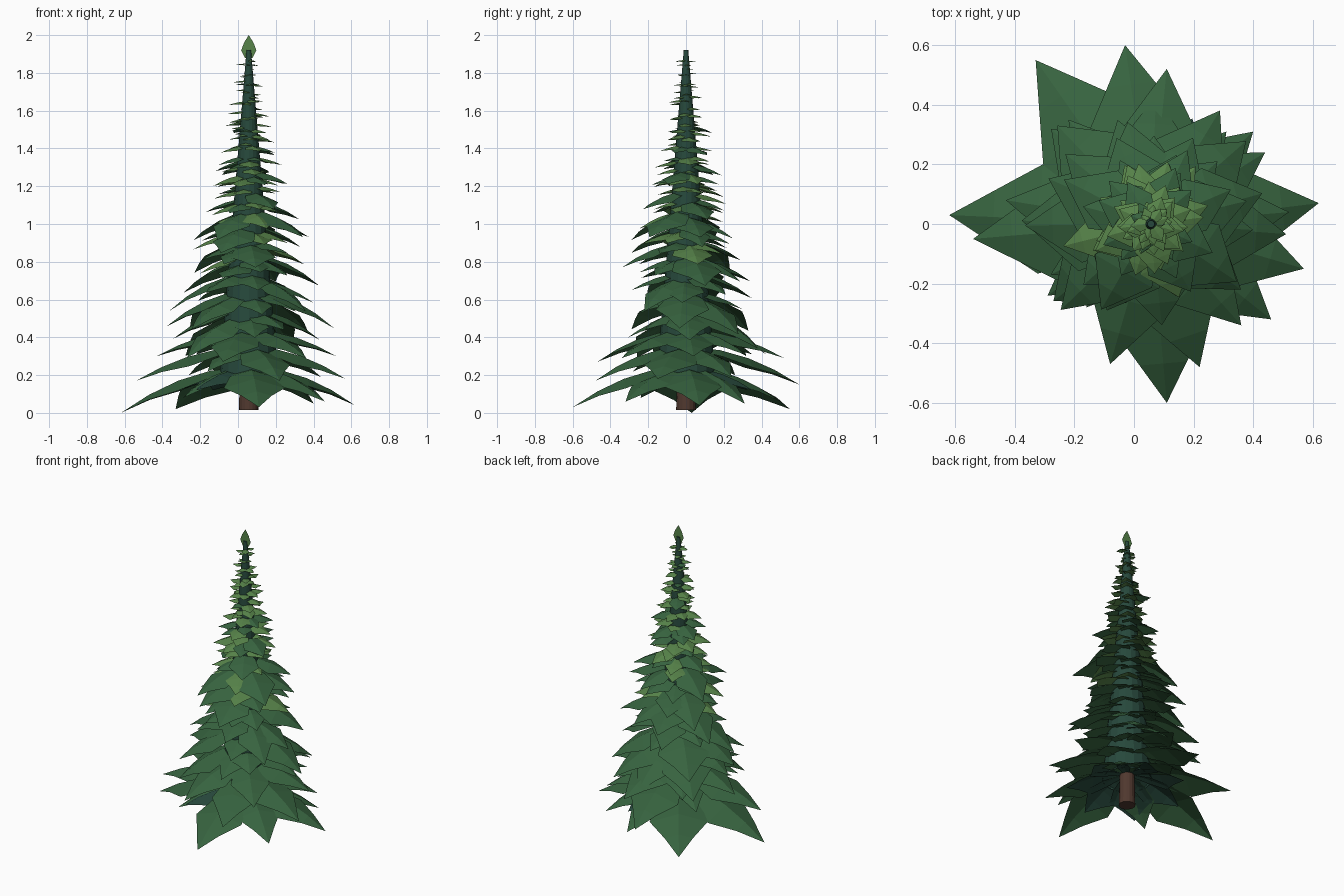
import bpy, bmesh, math, random
from mathutils import Vector

if "Cube" in bpy.data.objects:
    bpy.data.objects.remove(bpy.data.objects["Cube"])

random.seed(11)
CX, CY = 0.057, 0.0


def material(name, rgb):
    m = bpy.data.materials.new(name)
    m.diffuse_color = (*rgb, 1)
    m.use_nodes = True
    m.node_tree.nodes["Principled BSDF"].inputs["Base Color"].default_value = m.diffuse_color
    return m


bark = material("bark", (0.08, 0.04, 0.028))
core_green = material("core_green", (0.02, 0.065, 0.045))
mid_green = material("mid_green", (0.038, 0.125, 0.05))
light_green = material("light_green", (0.095, 0.23, 0.068))
greens = [mid_green, light_green, core_green]


def cone(name, r1, r2, z1, z2, sides, mat, fill):
    bpy.ops.mesh.primitive_cone_add(vertices=sides, radius1=r1, radius2=r2, depth=z2 - z1,
                                    location=(CX, CY, (z1 + z2) / 2), end_fill_type=fill)
    ob = bpy.context.object
    ob.name = name
    ob.data.materials.append(mat)
    return ob


def lerp_table(table, z):
    for (z0, v0), (z1, v1) in zip(table, table[1:]):
        if z <= z1:
            return v0 + (v1 - v0) * max(0, z - z0) / (z1 - z0)
    return table[-1][1]


def bough(bm, x, y, tip_z, root_z, wide, mat_index):
    """Folded, drooping kite from the trunk axis to the tip (x, y, tip_z)."""
    d = Vector((x - CX, y - CY, 0))
    length = d.length
    d.normalize()
    side = Vector((-d.y, d.x, 0))
    rows = []
    for t, w in ((0.04, 0.2), (0.3, 0.72), (0.55, 1.0), (0.78, 0.49), (1.0, 0.0)):
        ridge = Vector((CX, CY, root_z - (root_z - tip_z) * t ** 2)) + d * length * t
        hw = w * wide * length
        drop = Vector((0, 0, -0.3 * hw))
        if w:
            rows.append([bm.verts.new(ridge + side * hw + drop), bm.verts.new(ridge),
                         bm.verts.new(ridge - side * hw + drop)])
        else:
            tip = bm.verts.new(ridge)
    faces = []
    for a, b in zip(rows, rows[1:]):
        faces += [bm.faces.new((a[i], a[i + 1], b[i + 1], b[i])) for i in (0, 1)]
    faces += [bm.faces.new((rows[-1][i], rows[-1][i + 1], tip)) for i in (0, 1)]
    for f in faces:
        f.material_index = mat_index


def finish(bm, name, mats):
    for f in bm.faces:
        f.normal_update()
        if f.normal.z < 0:
            f.normal_flip()
    me = bpy.data.meshes.new(name)
    bm.to_mesh(me)
    bm.free()
    for m in mats:
        me.materials.append(m)
    ob = bpy.data.objects.new(name, me)
    bpy.context.collection.objects.link(ob)


# trunk and open inner foliage core
cone("trunk", 0.052, 0.045, 0.015, 0.3, 16, bark, 'NGON')
cone("foliage_core", 0.155, 0.012, 0.2, 1.92, 16, core_green, 'TRIFAN')
bm = bmesh.new()
bm.from_mesh(bpy.data.objects["foliage_core"].data)
bmesh.ops.delete(bm, geom=[f for f in bm.faces if f.normal.z < -0.9], context='FACES')
bm.to_mesh(bpy.data.objects["foliage_core"].data)
bm.free()

# lowest boughs, each with its own tip (x, y, z)
skirt = [
    (0.245, [(-0.62, 0.03, 0.0), (-0.33, 0.55, 0.02), (0.62, 0.07, 0.04), (0.11, -0.60, 0.03),
             (0.46, -0.32, 0.06), (0.40, 0.31, 0.05), (-0.29, -0.24, 0.08), (0.10, 0.50, 0.06)]),
    (0.35, [(-0.03, 0.60, 0.15), (0.57, -0.15, 0.18), (-0.54, -0.05, 0.17), (0.22, -0.48, 0.17),
            (0.44, 0.24, 0.19), (-0.16, -0.28, 0.22), (-0.26, 0.26, 0.2)]),
    (0.44, [(0.11, 0.52, 0.29), (-0.08, -0.47, 0.27), (0.36, -0.34, 0.29), (0.52, 0.04, 0.30),
            (-0.43, 0.08, 0.30), (0.31, 0.31, 0.31), (-0.22, 0.35, 0.31), (-0.28, -0.17, 0.31)]),
]
bm = bmesh.new()
for root_z, tips in skirt:
    for x, y, z in tips:
        bough(bm, x, y, z, root_z, 0.27, 0)
# short dark boughs between the skirt tips
for i in range(7):
    a = 0.3 + math.tau * i / 7
    bough(bm, CX + 0.38 * math.cos(a), CY + 0.38 * math.sin(a), 0.12, 0.24, 0.36, 2)
finish(bm, "skirt_boughs", greens)

# upper tiers, shrinking and flattening towards the top
reach = [(0.5, 0.46), (0.7, 0.43), (1.0, 0.36), (1.15, 0.28), (1.3, 0.22),
         (1.5, 0.165), (1.7, 0.11), (1.88, 0.075)]
bm = bmesh.new()
z, turn = 0.54, 0.0
while z < 1.88:
    n = 8 if z < 1.3 else 7 if z < 1.6 else 6
    turn += 2.4
    for i in range(n):
        a = turn + math.tau * (i + random.uniform(-0.25, 0.25)) / n
        light = random.random() < max(0, (z - 0.6) * 0.85)
        r = lerp_table(reach, z) * random.uniform(0.62, 1.05) * (0.85 if light else 1)
        root = z + random.uniform(-0.025, 0.025)
        tip_z = root - 0.95 * r ** 1.8 * random.uniform(0.85, 1.15)
        bough(bm, CX + r * math.cos(a), CY + r * math.sin(a), tip_z, root,
              random.uniform(0.29, 0.38), int(light))
    z += 0.1 - 0.045 * min(1, (z - 0.5) / 0.8)
finish(bm, "upper_boughs", greens)

# flat leader at the very top
bm = bmesh.new()
pts = [(-0.02, 1.88), (0.02, 1.88), (0.04, 1.92), (0.025, 1.96), (0, 2.0), (-0.025, 1.96), (-0.04, 1.92)]
bm.faces.new([bm.verts.new((CX + x, CY, z)) for x, z in pts])
finish(bm, "top_leader", [light_green])
